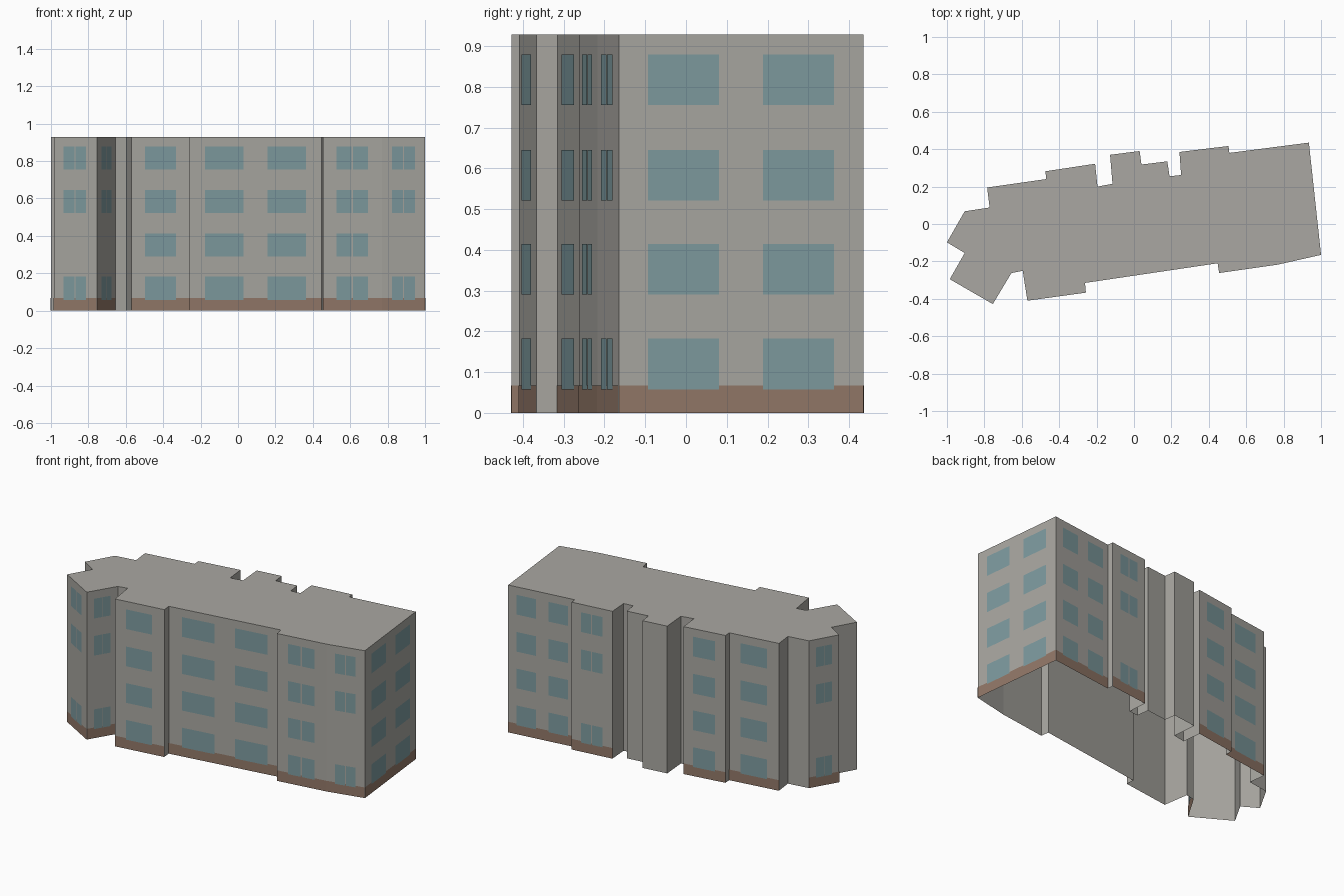
import bpy
import bmesh
from mathutils import Vector

cube = bpy.data.objects.get("Cube")
if cube:
    bpy.data.objects.remove(cube, do_unlink=True)


def material(name, color):
    mat = bpy.data.materials.new(name)
    mat.use_nodes = True
    mat.diffuse_color = (*color, 1)
    mat.node_tree.nodes["Principled BSDF"].inputs["Base Color"].default_value = (*color, 1)
    return mat


PLASTER = material("warm grey plaster", (0.4, 0.39, 0.36))
GLASS = material("blue green glass", (0.21, 0.33, 0.35))
BRICK = material("brown plinth", (0.29, 0.19, 0.14))

HEIGHT = 0.928
PLINTH_HEIGHT = 0.067
WINDOW_HEIGHT = 0.124
FLOORS = (0.058, 0.29, 0.521, 0.755)
ALL = (0, 1, 2, 3)
STAIR = (0, 2, 3)  # stair bays skip the second storey

# Building footprint, counter-clockwise, starting at the front of the angled wing
FOOTPRINT = [Vector(p) for p in (
    (-.985, -.295), (-.755, -.428), (-.655, -.262), (-.595, -.25),
    (-.57, -.41), (-.257, -.367), (-.262, -.315), (.447, -.21),
    (.455, -.262), (.77, -.217), (1, -.165), (.935, .435),
    (.51, .38), (.505, .417), (.243, .385), (.252, .262),
    (.19, .255), (.178, .335), (.04, .318), (.03, .39),
    (-.128, .37), (-.115, .215), (-.195, .2), (-.208, .322),
    (-.473, .282), (-.47, .24), (-.785, .195), (-.772, .088),
    (-.905, .068), (-1, -.098), (-.905, -.155))]

# Facade name: (footprint edge, window spans along the edge, storeys, split panes)
CENTRE = [(.23, .76)]
PAIR = [(.12, .41), (.59, .88)]
FACADES = {
    "wing_front": (0, CENTRE, STAIR, True),
    "wing_side": (1, CENTRE, STAIR, True),
    "front_bay": (4, CENTRE, ALL, False),
    "front_main": (6, PAIR, ALL, False),
    "front_stair": (8, CENTRE, ALL, True),
    "front_corner": (9, CENTRE, STAIR, True),
    "left_end": (10, PAIR, ALL, False),
    "back_main": (11, [(.13, .42), (.61, .9)], ALL, False),
    "back_stair": (13, CENTRE, STAIR, True),
    "back_bay": (23, CENTRE, ALL, False),
    "back_wide_bay": (25, CENTRE, ALL, False),
    "wing_back": (28, CENTRE, STAIR, True),
}


def finish(name, bm, mat):
    mesh = bpy.data.meshes.new(name)
    bm.to_mesh(mesh)
    bm.free()
    mesh.materials.append(mat)
    obj = bpy.data.objects.new(name, mesh)
    bpy.context.collection.objects.link(obj)
    return obj


def add_panel(bm, edge, span, low, high, offset):
    """Add an upright rectangle just outside one footprint edge."""
    a = FOOTPRINT[edge]
    b = FOOTPRINT[(edge + 1) % len(FOOTPRINT)]
    along = b - a
    out = Vector((along.y, -along.x)).normalized() * offset
    p, q = (a + along * t + out for t in span)
    corners = ((p, low), (q, low), (q, high), (p, high))
    bm.faces.new([bm.verts.new((c.x, c.y, z)) for c, z in corners])


# Walls and flat roof, open underneath
bm = bmesh.new()
base = [bm.verts.new((p.x, p.y, 0)) for p in FOOTPRINT]
top = [bm.verts.new((p.x, p.y, HEIGHT)) for p in FOOTPRINT]
for i in range(len(base)):
    j = (i + 1) % len(base)
    bm.faces.new((base[i], base[j], top[j], top[i]))
bm.faces.new(top)
finish("walls_and_roof", bm, PLASTER)

# Plinth strip and windows on each facade
for name, (edge, spans, storeys, split) in FACADES.items():
    bm = bmesh.new()
    add_panel(bm, edge, (0, 1), 0, PLINTH_HEIGHT, 0.0015)
    finish(name + "_plinth", bm, BRICK)

    bm = bmesh.new()
    for start, end in spans:
        middle, gap = (start + end) / 2, 0.012
        panes = [(start, middle - gap), (middle + gap, end)] if split else [(start, end)]
        for pane in panes:
            for storey in storeys:
                low = FLOORS[storey]
                add_panel(bm, edge, pane, low, low + WINDOW_HEIGHT, 0.003)
    finish(name + "_windows", bm, GLASS)
